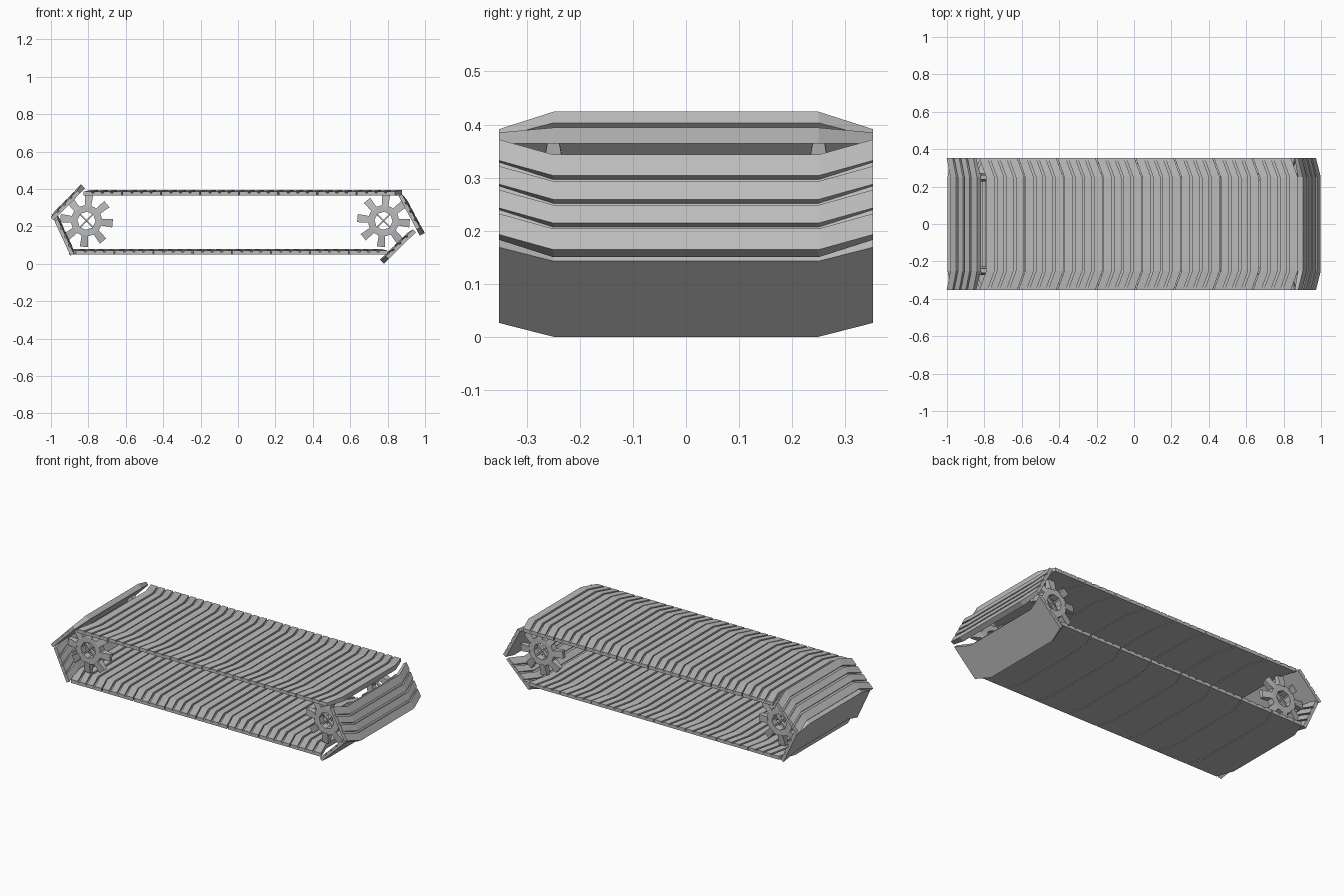
import bpy, bmesh, math
from mathutils import Matrix, Vector

if "Cube" in bpy.data.objects:
    bpy.data.objects.remove(bpy.data.objects["Cube"])

grey = bpy.data.materials.new("steel_grey")
grey.diffuse_color = (0.5, 0.5, 0.5, 1)
grey.use_nodes = True
grey.node_tree.nodes["Principled BSDF"].inputs["Base Color"].default_value = grey.diffuse_color

L, PITCH = 0.203, 0.209        # plate length and spacing along a run
H, H_EDGE, FLOOR = 0.030, 0.021, 0.014   # rib height, rib height at the rim, groove floor
SWEEP = 0.037                  # how far the rims trail the middle


def finish(bm, name):
    bmesh.ops.recalc_face_normals(bm, faces=bm.faces)
    me = bpy.data.meshes.new(name)
    bm.to_mesh(me)
    bm.free()
    me.materials.append(grey)
    return me


def place(name, me, matrix):
    ob = bpy.data.objects.new(name, me)
    ob.matrix_world = matrix
    bpy.context.collection.objects.link(ob)


def plate_mesh():
    """Ribbed plate: a grooved profile lofted across four stations in y."""
    def profile(top):
        pts = [(0, 0), (L, 0), (L, top)]
        for k in (3, 2, 1):
            c = L * k / 4
            pts += [(c + .006, top), (c + .006, FLOOR), (c - .006, FLOOR), (c - .006, top)]
        return pts + [(0, top)]

    bm = bmesh.new()
    rows = []
    for y, shift, top in ((-.352, SWEEP, H_EDGE), (-.25, 0, H), (.25, 0, H), (.352, SWEEP, H_EDGE)):
        rows.append([bm.verts.new((u - shift, y, w)) for u, w in profile(top)])
    n = len(rows[0])
    for a, b in zip(rows, rows[1:]):
        for i in range(n):
            j = (i + 1) % n
            bm.faces.new((a[i], a[j], b[j], b[i]))
    bm.faces.new(rows[0])
    bm.faces.new(rows[-1])
    return finish(bm, "ribbed_plate")


def sprocket_mesh():
    """Open octagonal ring with thin cross spokes and eight blocky teeth."""
    bm = bmesh.new()

    def block(ang, r0, r1, w0, w1, y0, y1):
        """Radial block from r0 to r1 with half sizes w (around) and y (across)."""
        rot = Matrix.Rotation(ang, 3, 'Y')
        a, b = [[bm.verts.new(rot @ Vector((r, s * y, t * w)))
                 for s, t in ((-1, -1), (1, -1), (1, 1), (-1, 1))]
                for r, w, y in ((r0, w0, y0), (r1, w1, y1))]
        bm.faces.new(a)
        bm.faces.new(b)
        for i in range(4):
            j = (i + 1) % 4
            bm.faces.new((a[i], a[j], b[j], b[i]))

    t = math.tan(math.pi / 8)
    for k in range(8):
        a = math.tau * k / 8 + 0.1
        block(a, .075, .14, .017, .022, .022, .011)                       # tooth
        block(a + math.pi / 8, .045, .082, .045 * t, .082 * t, .02, .02)  # ring segment
    for k in range(4):
        block(math.tau * k / 4 + math.pi / 4, .002, .05, .004, .004, .01, .01)  # spoke
    return finish(bm, "sprocket")


def plate_matrix(x, z, dx, dz):
    """Frame with its local x along the travel and ribs on the upper side."""
    d = Vector((dx, 0, dz)).normalized()
    side = 1 if dx > 0 else -1
    n = Vector((-d.z, 0, d.x)) * side
    return Matrix(((d.x, 0, n.x, x), (0, side, 0, 0), (d.z, 0, n.z, z), (0, 0, 0, 1)))


plate, sprocket = plate_mesh(), sprocket_mesh()

# upper and lower runs
for i in range(8):
    place(f"upper_plate_{i}", plate, plate_matrix(-.79 + PITCH * i, .364, 1, 0))
    place(f"lower_plate_{i}", plate, plate_matrix(.763 - PITCH * i, .05, -1, 0))

# slanted end plates, given by their leading tip and travel direction
ends = {"upper_left": (-.818, .403, .70, .71), "lower_left": (-.997, .262, -.42, .91),
        "right": (.972, .150, .47, -.88), "lower_right": (.78, 0, -.71, -.70)}
for name, (x, z, dx, dz) in ends.items():
    s = L / math.hypot(dx, dz)
    place(name + "_plate", plate, plate_matrix(x - dx * s, z - dz * s, dx, dz))

# sprocket pair at each end
for side, x in (("left", -.81), ("right", .778)):
    for row, y in (("front", -.25), ("back", .25)):
        place(f"{side}_{row}_sprocket", sprocket, Matrix.Translation((x, y, .23)))
